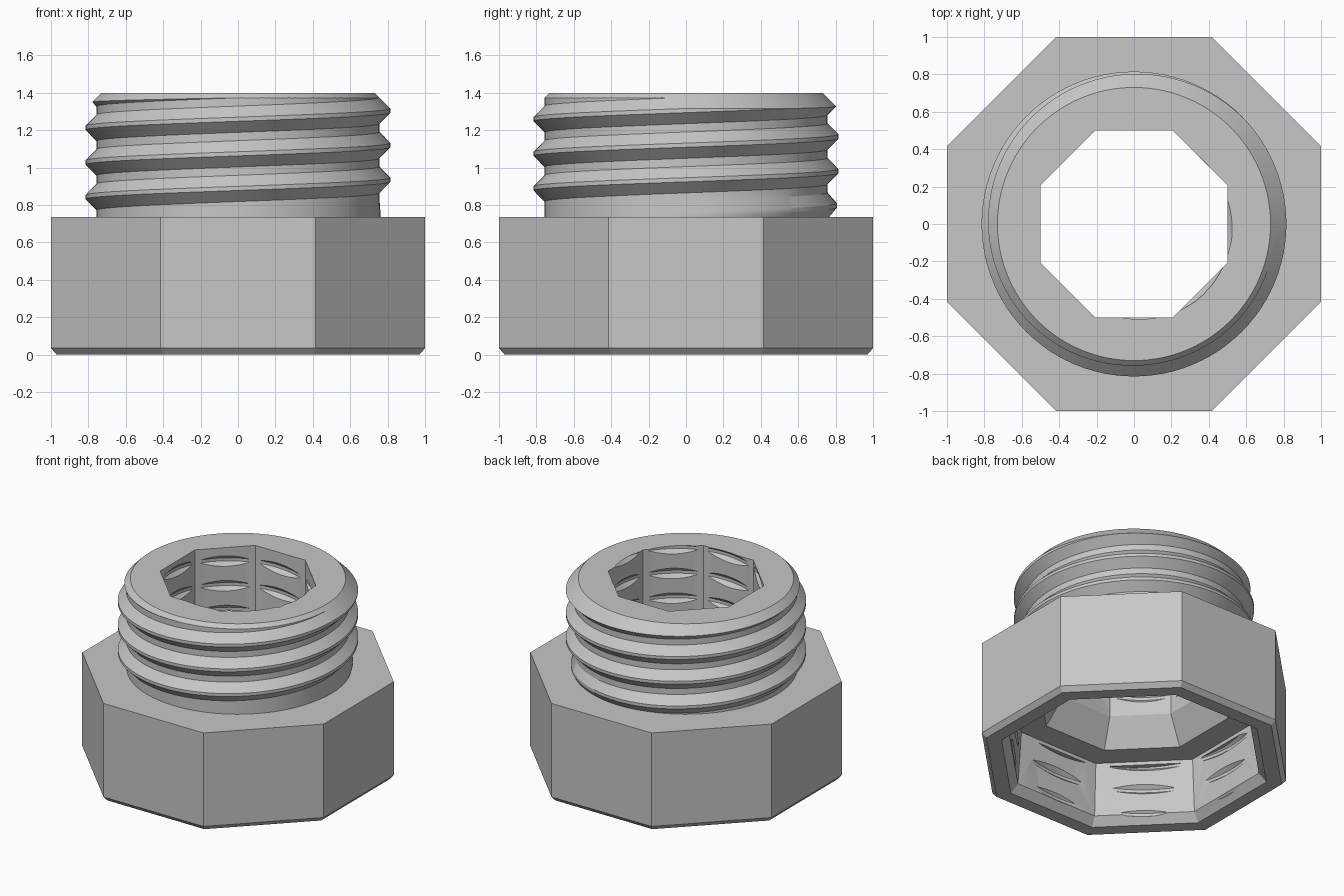
import bpy, bmesh, math
from mathutils import Vector

cube = bpy.data.objects.get("Cube")
if cube:
    bpy.data.objects.remove(cube, do_unlink=True)

PITCH = 0.185
grey = bpy.data.materials.new("plain grey")
grey.use_nodes = True
colour = (0.57, 0.57, 0.57, 1)
grey.diffuse_color = colour
grey.node_tree.nodes["Principled BSDF"].inputs["Base Color"].default_value = colour


def finish(name, bm):
    bmesh.ops.recalc_face_normals(bm, faces=bm.faces[:])
    mesh = bpy.data.meshes.new(name)
    bm.to_mesh(mesh)
    bm.free()
    mesh.materials.append(grey)
    obj = bpy.data.objects.new(name, mesh)
    bpy.context.collection.objects.link(obj)
    return obj


def prism(name, sides, profile):
    """Stack of regular polygons; profile holds (height, apothem)."""
    bm = bmesh.new()
    rings = []
    for z, apothem in profile:
        r = apothem / math.cos(math.pi / sides)
        angles = [(i + 0.5) * math.tau / sides for i in range(sides)]
        rings.append([bm.verts.new((r * math.cos(a), r * math.sin(a), z)) for a in angles])
    for low, high in zip(rings, rings[1:]):
        for i in range(sides):
            j = (i + 1) % sides
            bm.faces.new((low[i], low[j], high[j], high[i]))
    bm.faces.new(rings[0][::-1])
    bm.faces.new(rings[-1])
    return finish(name, bm)


def threaded_rod(name, root, crest, z_ref, z0, z1, fade_from=-9.0, segs=96):
    """Right-handed helical rod with a crest at z_ref on the +x side."""
    section = [(-0.06, 1), (0.06, 1), (0.38, 0), (0.62, 0)]
    first = math.floor((z0 - z_ref) / PITCH) - 2
    last = math.ceil((z1 - z_ref) / PITCH) + 2
    bm = bmesh.new()
    cols = []
    for i in range(segs):
        a = math.tau * i / segs
        col = []
        for k in range(first, last):
            crest_z = z_ref + PITCH * (k + i / segs)
            fade = min(max((crest_z - fade_from) / 0.06, 0), 1)
            for u, h in section:
                r = root + (crest - root) * h * fade
                col.append(bm.verts.new((r * math.cos(a), r * math.sin(a), crest_z + PITCH * u)))
        cols.append(col)
    rows = len(cols[0])
    for i in range(segs):
        # the last column joins the first one a full turn higher
        nxt = cols[i + 1] if i + 1 < segs else cols[0][len(section):]
        for j in range(min(rows, len(nxt)) - 1):
            bm.faces.new((cols[i][j], nxt[j], nxt[j + 1], cols[i][j + 1]))
    # trim both ends flat and cap them
    for z, way in ((z0, -1), (z1, 1)):
        bmesh.ops.bisect_plane(bm, geom=bm.verts[:] + bm.edges[:] + bm.faces[:], dist=1e-5,
                               plane_co=Vector((0, 0, z)), plane_no=Vector((0, 0, way)),
                               clear_outer=True)
        rim = [e for e in bm.edges if e.is_boundary
               and all(abs(v.co.z - z) < 1e-4 for v in e.verts)]
        bmesh.ops.holes_fill(bm, edges=rim, sides=0)
    return finish(name, bm)


def combine(target, other, operation):
    mod = target.modifiers.new(operation.lower(), 'BOOLEAN')
    mod.operation = operation
    mod.solver = 'EXACT'
    mod.object = other
    bpy.context.view_layer.objects.active = target
    bpy.ops.object.modifier_apply(modifier=mod.name)
    bpy.data.objects.remove(other, do_unlink=True)


# Octagonal body with a small chamfer under it
body = prism("octagonal_threaded_fitting", 8, [(0, 0.97), (0.035, 1), (0.735, 1)])

# Threaded neck, chamfered at its top
neck = threaded_rod("neck", 0.757, 0.815, 0.935, 0.69, 1.45, fade_from=0.745)
envelope = prism("neck_envelope", 128, [(0.6, 0.92), (1.21, 0.92), (1.4, 0.73)])
combine(neck, envelope, 'INTERSECT')
combine(body, neck, 'UNION')

# Stepped octagonal socket, funnel and bore
bore = prism("bore", 8, [(-0.03, 0.9), (0, 0.87), (0.06, 0.82), (0.455, 0.795),
                         (0.4551, 0.62), (0.65, 0.5), (1.5, 0.5)])
combine(body, bore, 'DIFFERENCE')

# Round thread grooves that bite into the flats inside
bore_thread = threaded_rod("bore_thread", 0.47, 0.528, 1.23, 0.72, 1.47)
combine(body, bore_thread, 'DIFFERENCE')
socket_thread = threaded_rod("socket_thread", 0.77, 0.835, 0.313, 0.04, 0.43)
combine(body, socket_thread, 'DIFFERENCE')

# Smooth thread flanks, sharp edges
bpy.ops.object.select_all(action='DESELECT')
body.select_set(True)
bpy.context.view_layer.objects.active = body
bpy.ops.object.shade_smooth_by_angle(angle=math.radians(25))
